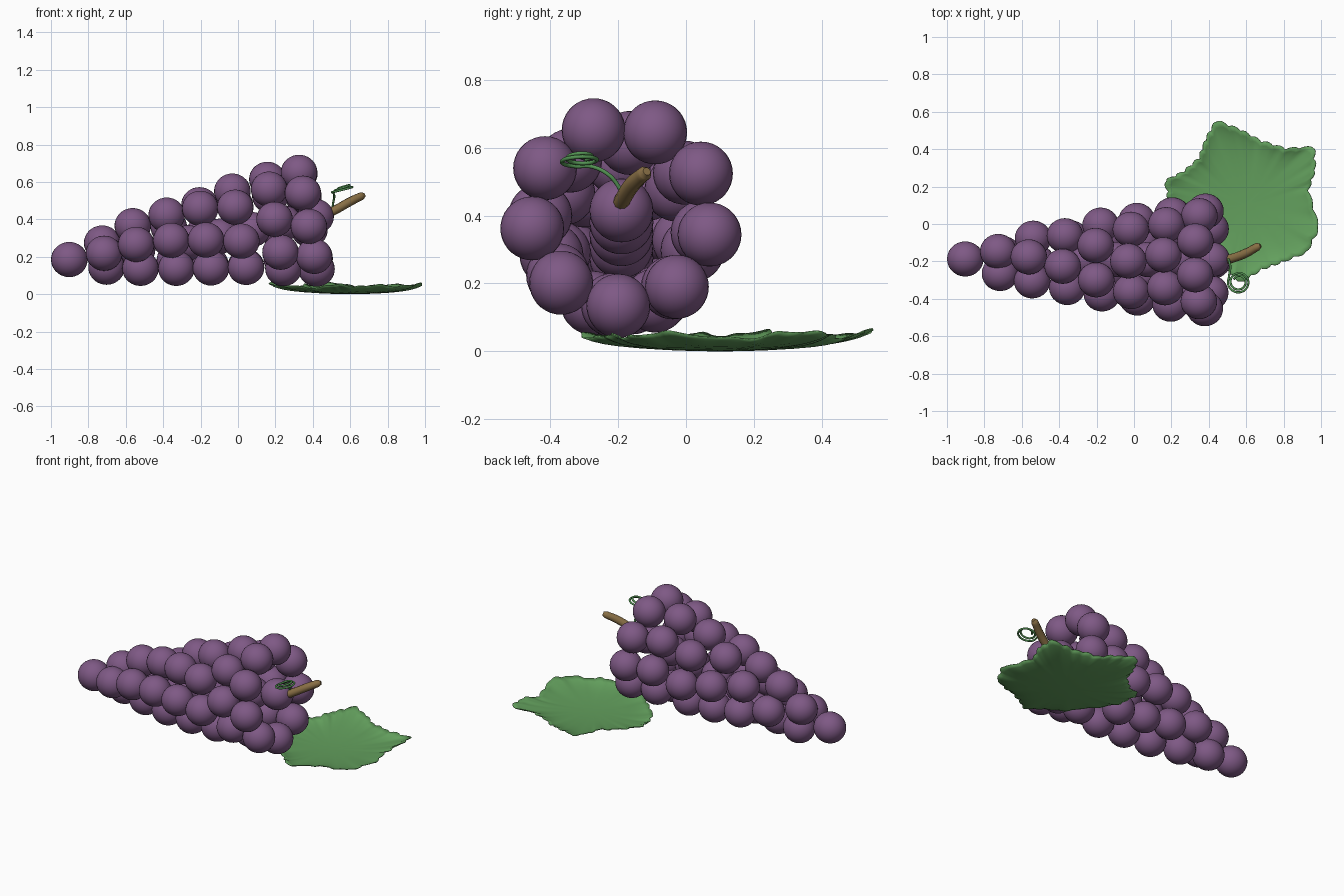
import bpy, bmesh, math
from mathutils import Vector

cube = bpy.data.objects.get("Cube")
if cube:
    bpy.data.objects.remove(cube)


def material(name, rgb):
    m = bpy.data.materials.new(name)
    m.use_nodes = True
    m.diffuse_color = (*rgb, 1)
    bsdf = next(n for n in m.node_tree.nodes if n.type == 'BSDF_PRINCIPLED')
    bsdf.inputs["Base Color"].default_value = (*rgb, 1)
    return m


purple = material("grape purple", (0.21, 0.1, 0.235))
leaf_green = material("leaf green", (0.125, 0.35, 0.11))
vine_green = material("tendril green", (0.085, 0.29, 0.085))
brown = material("stem brown", (0.25, 0.16, 0.06))


def add(name, data, mat, location=(0, 0, 0)):
    if not data.materials:
        data.materials.append(mat)
    ob = bpy.data.objects.new(name, data)
    ob.location = location
    bpy.context.collection.objects.link(ob)
    return ob


def finish(bm, name):
    for f in bm.faces:
        f.smooth = True
    me = bpy.data.meshes.new(name)
    bm.to_mesh(me)
    bm.free()
    return me


# Grape shared by the whole bunch
bm = bmesh.new()
bmesh.ops.create_uvsphere(bm, u_segments=28, v_segments=18, radius=0.094)
bmesh.ops.scale(bm, vec=(1.04, 1, 1), verts=bm.verts)
grape = finish(bm, "grape")

# Rings of grapes: x, centre height, ring radius, count, start angle
AXIS_Y = -0.19
rings = [(-0.715, 0.212, 0.075, 3, 5), (-0.542, 0.252, 0.115, 4, 97),
         (-0.355, 0.277, 0.15, 5, 76), (-0.175, 0.309, 0.185, 6, 54),
         (0.008, 0.338, 0.213, 7, 88), (0.2, 0.375, 0.24, 8, 51),
         (0.372, 0.399, 0.265, 9, 72)]
for r, (x, z, radius, count, start) in enumerate(rings):
    for i in range(count):
        a = math.radians(start + 360 * i / count)
        dz = radius * math.sin(a)
        add(f"grape_ring_{r + 1}_{i + 1}", grape, purple,
            (x - 0.18 * dz, AXIS_Y - radius * math.cos(a), z + dz))

# Grapes along the core, and the tip grape
for i in range(5):
    add(f"core_grape_{i + 1}", grape, purple,
        (0.415 - 0.17 * i, AXIS_Y, 0.415 - 0.035 * i))
add("tip_grape", grape, purple, (-0.902, -0.187, 0.185))


# Stem and tendril
def tube(name, points, radius, mat, taper=None):
    c = bpy.data.curves.new(name, 'CURVE')
    c.dimensions = '3D'
    c.bevel_depth = radius
    c.bevel_resolution = 3
    c.use_fill_caps = True
    c.resolution_u = 6
    s = c.splines.new('BEZIER')
    s.bezier_points.add(len(points) - 1)
    for i, (bp, p) in enumerate(zip(s.bezier_points, points)):
        bp.co = p
        bp.handle_left_type = bp.handle_right_type = 'AUTO'
        bp.radius = taper[i] if taper else 1
    return add(name, c, mat)


tube("stem", [(0.46, -0.2, 0.42), (0.52, -0.185, 0.45), (0.6, -0.155, 0.495),
              (0.66, -0.122, 0.524), (0.676, -0.115, 0.53)],
     0.024, brown, [1, 1, 1, 0.9, 0.5])

spiral = []
for i in range(17):
    t = i / 16
    a = math.radians(150 + 720 * t)
    r = 0.06 - 0.03 * t
    spiral.append((0.56 + r * math.cos(a), -0.31 + r * math.sin(a),
                   0.555 + 0.02 * t + 0.012 * math.cos(a)))
tube("tendril", [(0.505, -0.185, 0.46), (0.51, -0.205, 0.495), (0.515, -0.228, 0.52)]
     + spiral, 0.006, vine_green)

# Leaf: scalloped outline filled with concentric loops, bowl with a curled rim
outline = [(.44, .55), (.57, .50), (.68, .44), (.81, .40), (.96, .41), (.965, .29),
           (.93, .18), (.985, -.02), (.92, -.15), (.79, -.20), (.68, -.24),
           (.57, -.31), (.50, -.24), (.37, -.12), (.22, .03), (.19, .12),
           (.17, .23), (.27, .28), (.35, .35), (.385, .45)]
centre = Vector((0.6, 0.1))
rim = []
STEPS = 8
for i, p in enumerate(outline):
    p, q = Vector(p), Vector(outline[(i + 1) % len(outline)])
    for k in range(STEPS):
        d = p.lerp(q, k / STEPS) - centre
        rim.append(d * (0.99 + 0.035 * abs(math.sin(2 * math.pi * k / STEPS))))

bm = bmesh.new()
hub = bm.verts.new((centre.x, centre.y, 0.004))
previous = None
for f in (0.2, 0.4, 0.6, 0.75, 0.85, 0.93, 1):
    loop = []
    for i, d in enumerate(rim):
        a = 2 * math.pi * i / len(rim)
        ruffle = 0.006 * f ** 5 * (math.sin(9 * a) + 0.6 * math.sin(20 * a))
        z = 0.004 + 0.17 * (f * d.length) ** 2 + 0.02 * f ** 8 + ruffle
        loop.append(bm.verts.new((centre.x + d.x * f, centre.y + d.y * f, z)))
    for i in range(len(loop)):
        j = (i + 1) % len(loop)
        if previous:
            bm.faces.new((previous[j], previous[i], loop[i], loop[j]))
        else:
            bm.faces.new((hub, loop[i], loop[j]))
    previous = loop
bm.normal_update()
if hub.link_faces[0].normal.z < 0:
    bmesh.ops.reverse_faces(bm, faces=bm.faces)
leaf = add("leaf", finish(bm, "leaf"), leaf_green)
solid = leaf.modifiers.new("thickness", 'SOLIDIFY')
solid.thickness = 0.004
solid.offset = -1
